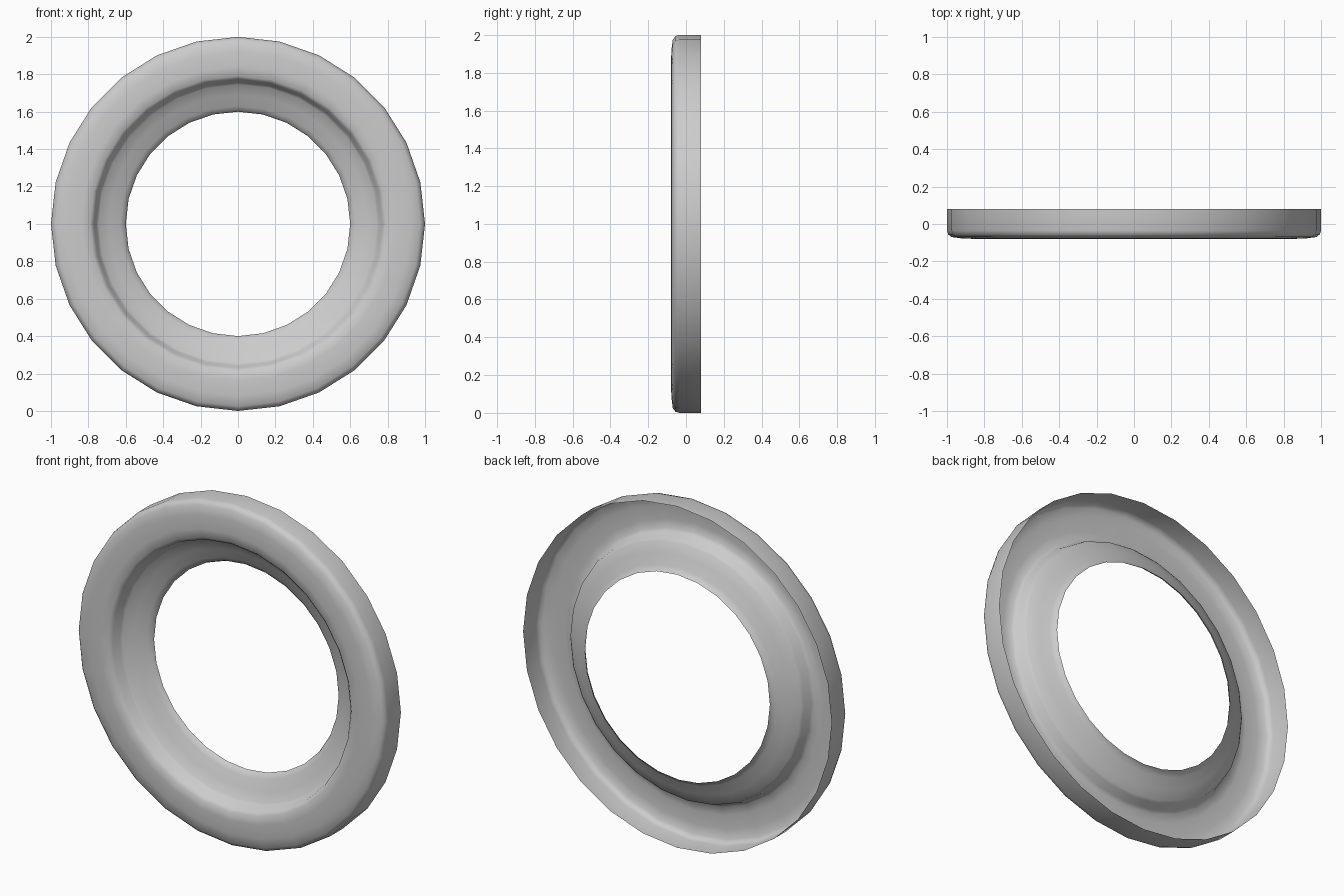
import bpy, bmesh, math
from mathutils import Vector, Matrix

if "Cube" in bpy.data.objects:
    bpy.data.objects.remove(bpy.data.objects["Cube"])

SEGMENTS = 28

# Cross-section as (radius, y): outer wall, rounded face, step, funnel, inner lip
PROFILE = [
    (1.0, 0.08), (1.0, -0.035), (0.994, -0.055), (0.975, -0.07),
    (0.92, -0.077), (0.84, -0.08), (0.79, -0.075), (0.772, -0.058),
    (0.758, -0.012), (0.745, 0.0), (0.69, 0.025), (0.63, 0.052),
    (0.608, 0.064), (0.6, 0.08),
]


def lathe(name, profile, segments, centre):
    """Revolve an open profile around the y axis as a thin pressed sheet."""
    bm = bmesh.new()
    rings = []
    for i in range(segments):
        rot = Matrix.Rotation(2 * math.pi * i / segments, 3, 'Y')
        rings.append([bm.verts.new(rot @ Vector((r, y, 0)) + centre)
                      for r, y in profile])
    for i in range(segments):
        a, b = rings[i], rings[(i + 1) % segments]
        for j in range(len(profile) - 1):
            bm.faces.new((a[j], a[j + 1], b[j + 1], b[j]))
    # Make the rim face point towards the front
    bm.normal_update()
    bm.faces.ensure_lookup_table()
    if bm.faces[4].normal.y > 0:
        bmesh.ops.reverse_faces(bm, faces=bm.faces[:])
    mesh = bpy.data.meshes.new(name)
    bm.to_mesh(mesh)
    bm.free()
    obj = bpy.data.objects.new(name, mesh)
    bpy.context.collection.objects.link(obj)
    return obj


# Trim ring standing upright on the ground
ring = lathe("trim_ring", PROFILE, SEGMENTS, Vector((0, 0, 1)))
bpy.context.view_layer.objects.active = ring
ring.select_set(True)
bpy.ops.object.shade_smooth_by_angle(angle=math.radians(50))
